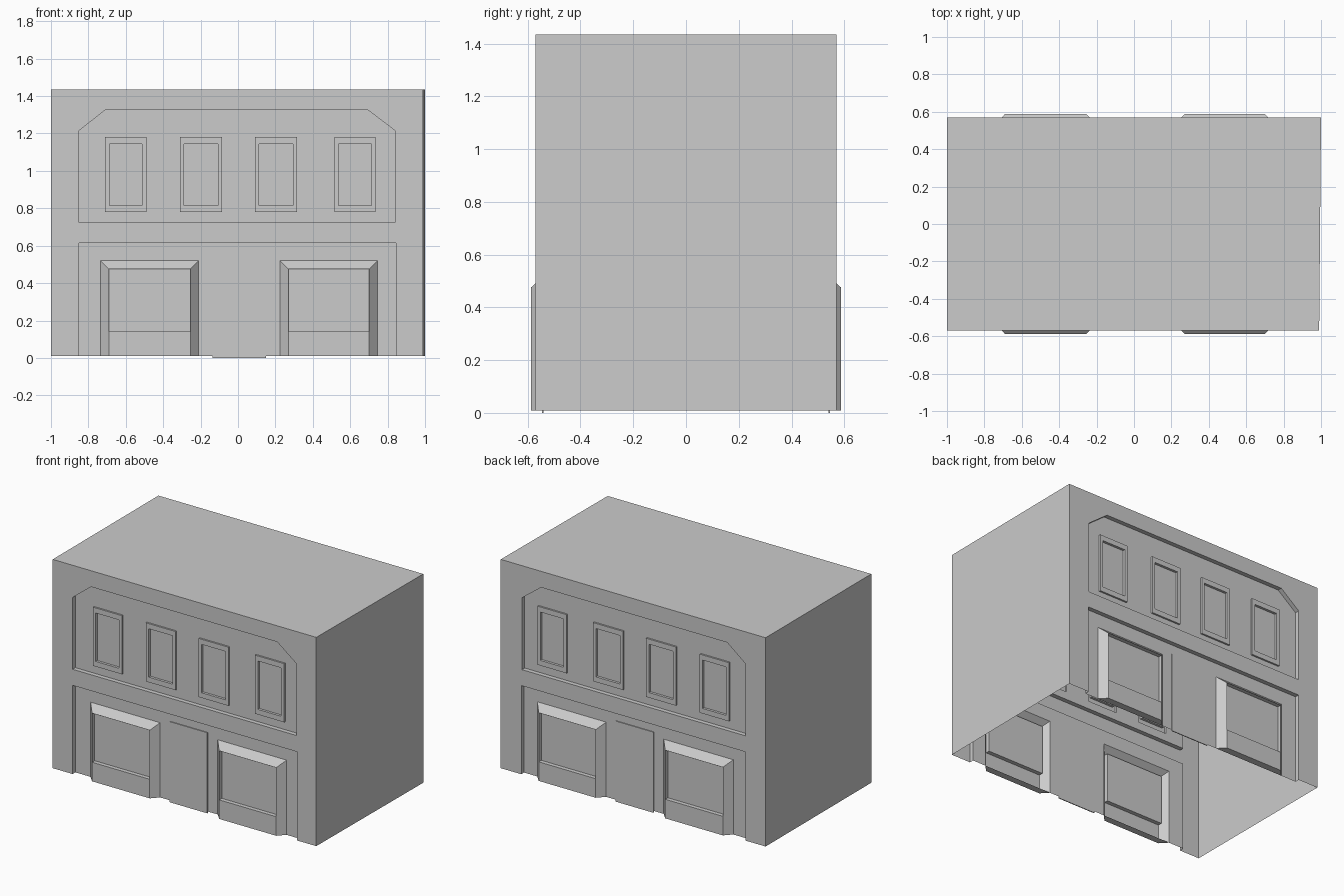
import bpy
import bmesh

cube = bpy.data.objects.get("Cube")
if cube:
    bpy.data.objects.remove(cube, do_unlink=True)

# One plain grey for the whole building
grey = bpy.data.materials.new("plain_grey")
grey.use_nodes = True
grey.diffuse_color = (0.6, 0.6, 0.6, 1)
grey.node_tree.nodes["Principled BSDF"].inputs["Base Color"].default_value = (0.6, 0.6, 0.6, 1)

BASE, TOP, WALL = 0.01, 1.435, 0.57
PANEL = 0.54          # depth of the recessed panels
WINDOWS = [(-0.71, -0.49), (-0.31, -0.085), (0.09, 0.315), (0.515, 0.735)]
BAYS = [(-0.735, -0.21), (0.225, 0.745)]
UPPER = [(-0.85, 0.725), (-0.85, 1.215), (-0.71, 1.325),
         (0.695, 1.325), (0.84, 1.215), (0.84, 0.725)]
LOWER = [(-0.85, BASE), (-0.85, 0.615), (0.845, 0.615), (0.845, BASE)]


def rect(x0, x1, z0, z1):
    return [(x0, z0), (x0, z1), (x1, z1), (x1, z0)]


def loop(bm, points, y):
    return [bm.verts.new((x, y, z)) for x, z in points]


def sheet(bm, y, outer, *holes):
    """Flat upright sheet with optional holes."""
    edges = []
    for points in (outer, *holes):
        vs = loop(bm, points, y)
        edges += [bm.edges.new((v, vs[i - 1])) for i, v in enumerate(vs)]
    bmesh.ops.triangle_fill(bm, edges=edges, use_beauty=True)


def bridge(bm, a, ya, b, yb, closed=True):
    """Side faces between two outlines at different depths."""
    va, vb = loop(bm, a, ya), loop(bm, b, yb)
    for i in range(0 if closed else 1, len(va)):
        bm.faces.new((va[i - 1], va[i], vb[i], vb[i - 1]))


def finish(name, bm, side=0):
    bmesh.ops.remove_doubles(bm, verts=bm.verts, dist=0.0005)
    bmesh.ops.recalc_face_normals(bm, faces=bm.faces)
    if side and sum(f.normal.y * f.calc_area() for f in bm.faces) * side < 0:
        bmesh.ops.reverse_faces(bm, faces=bm.faces)
    mesh = bpy.data.meshes.new(name)
    bm.to_mesh(mesh)
    bm.free()
    mesh.materials.append(grey)
    bpy.context.collection.objects.link(bpy.data.objects.new(name, mesh))


# Roof and end walls, open underneath
bm = bmesh.new()
ring = [(-1, -WALL), (0.99, -WALL), (1, WALL), (-1, WALL)]
low = [bm.verts.new((x, y, BASE)) for x, y in ring]
high = [bm.verts.new((x, y, TOP)) for x, y in ring]
bm.faces.new(high)
bm.faces.new((low[1], low[2], high[2], high[1]))
bm.faces.new((low[3], low[0], high[0], high[3]))
finish("roof_and_end_walls", bm)

for label, s, right in (("front", -1, 0.99), ("back", 1, 1.0)):
    # Long wall with two recessed panels
    bm = bmesh.new()
    outline = [(-1, BASE), (-1, TOP), (right, TOP), (right, BASE)] + LOWER[::-1]
    sheet(bm, s * WALL, outline, UPPER)
    bridge(bm, UPPER, s * WALL, UPPER, s * PANEL)
    bridge(bm, LOWER, s * WALL, LOWER, s * PANEL, closed=False)
    sheet(bm, s * PANEL, UPPER, *[rect(a, b, 0.78, 1.18) for a, b in WINDOWS])
    notched = list(LOWER)
    for a, b in reversed(BAYS):
        notched += rect(a, b, BASE, 0.52)[::-1]
    sheet(bm, s * PANEL, notched)
    finish(label + "_wall", bm, s)

    # Upper windows: raised frame around a sunken pane
    for i, (a, b) in enumerate(WINDOWS):
        bm = bmesh.new()
        outer = rect(a, b, 0.78, 1.18)
        inner = rect(a + 0.022, b - 0.022, 0.815, 1.145)
        bridge(bm, outer, s * PANEL, outer, s * (PANEL + 0.012))
        sheet(bm, s * (PANEL + 0.012), outer, inner)
        bridge(bm, inner, s * (PANEL + 0.012), inner, s * (PANEL - 0.005))
        sheet(bm, s * (PANEL - 0.005), inner)
        finish(f"{label}_upper_window_{i + 1}", bm, s)

    # Bay windows with bevelled sides and a sunken pane
    for i, (a, b) in enumerate(BAYS):
        bm = bmesh.new()
        face = rect(a + 0.045, b - 0.045, BASE, 0.475)
        pane = rect(a + 0.045, b - 0.045, 0.14, 0.475)
        bridge(bm, rect(a, b, BASE, 0.52), s * PANEL, face, s * 0.588)
        sheet(bm, s * 0.588, rect(a + 0.045, b - 0.045, BASE, 0.14))
        bridge(bm, pane, s * 0.588, pane, s * 0.56)
        sheet(bm, s * 0.56, pane)
        finish(f"{label}_bay_window_{i + 1}", bm, s)

    # Thin door plate between the bays
    bm = bmesh.new()
    door = rect(-0.135, 0.15, 0, 0.55)
    bridge(bm, door, s * PANEL, door, s * (PANEL + 0.006))
    sheet(bm, s * (PANEL + 0.006), door)
    finish(label + "_door", bm, s)
